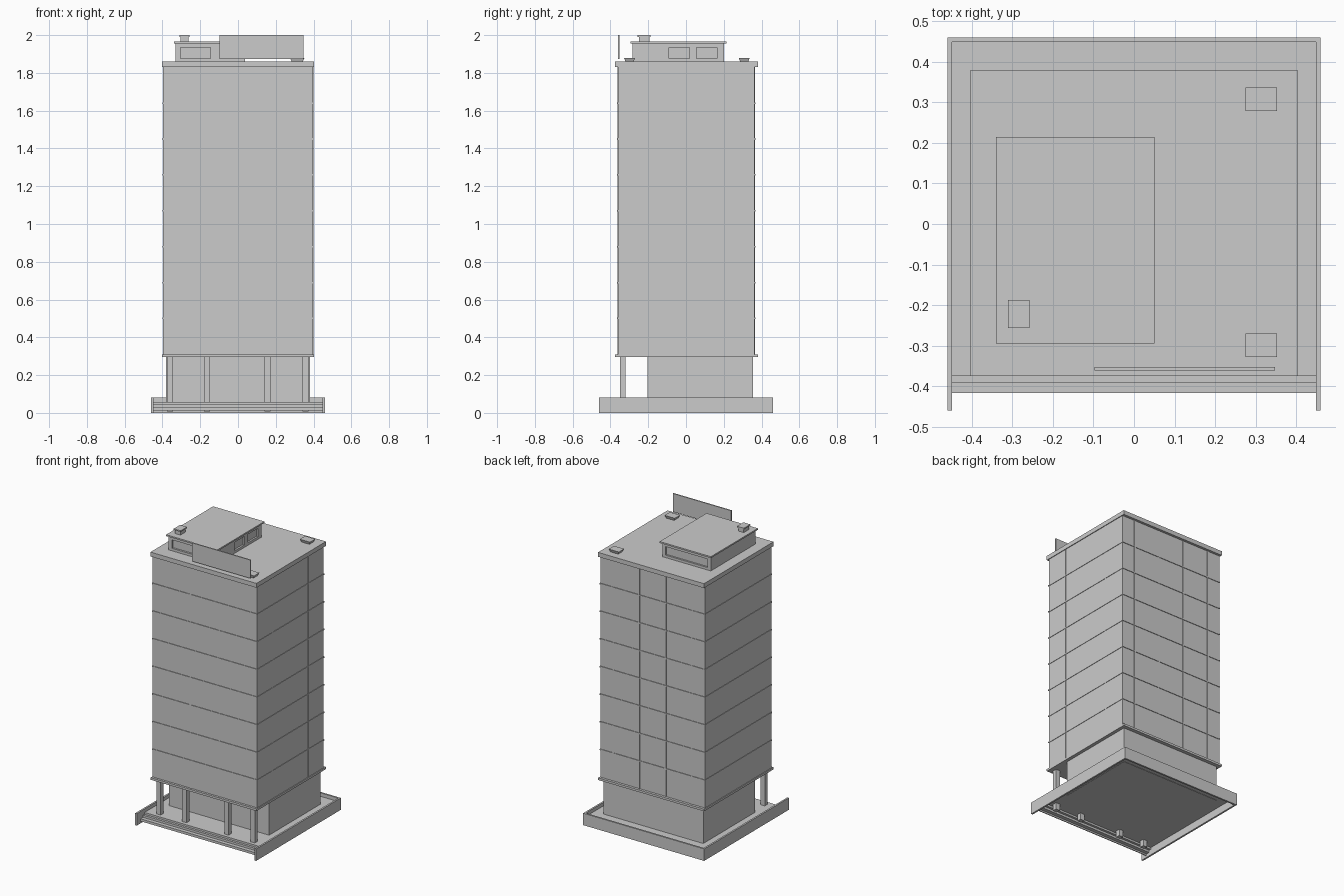
import bpy, bmesh
from mathutils import Vector

if "Cube" in bpy.data.objects:
    bpy.data.objects.remove(bpy.data.objects["Cube"])


def mesh_object(name, bm):
    bmesh.ops.recalc_face_normals(bm, faces=bm.faces)
    me = bpy.data.meshes.new(name)
    bm.to_mesh(me)
    bm.free()
    ob = bpy.data.objects.new(name, me)
    bpy.context.collection.objects.link(ob)
    return ob


def box(name, x, y, z, bottom_scale=1.0):
    """Box from (min, max) ranges; bottom_scale tapers the underside."""
    bm = bmesh.new()
    bmesh.ops.create_cube(bm, size=1)
    centre = Vector([(r[0] + r[1]) / 2 for r in (x, y, z)])
    size = Vector([r[1] - r[0] for r in (x, y, z)])
    for v in bm.verts:
        s = bottom_scale if v.co.z < 0 else 1.0
        v.co = Vector((v.co.x * size.x * s, v.co.y * size.y * s, v.co.z * size.z)) + centre
    return mesh_object(name, bm)


def extrude_profile(name, points, direction):
    bm = bmesh.new()
    face = bm.faces.new([bm.verts.new(p) for p in points])
    new = bmesh.ops.extrude_face_region(bm, geom=[face])["geom"]
    bmesh.ops.translate(bm, vec=direction,
                        verts=[g for g in new if isinstance(g, bmesh.types.BMVert)])
    return mesh_object(name, bm)


# Plaza floor with front steps: a thin folded strip, hollow underneath
steps = [(-.417, .013), (-.417, .03), (-.391, .03), (-.391, .045), (-.375, .045),
         (-.375, .058), (.452, .058), (.452, .052), (-.369, .052), (-.369, .039),
         (-.385, .039), (-.385, .024), (-.411, .024), (-.411, .013)]
extrude_profile("plaza_floor_and_steps", [(-.45, y, z) for y, z in steps], (.9, 0, 0))

# Low wall round three sides of the plaza
wall = [(-.46, -.46), (-.46, .46), (.46, .46), (.46, -.46),
        (.448, -.46), (.448, .448), (-.448, .448), (-.448, -.46)]
extrude_profile("plaza_wall", [(x, y, 0) for x, y in wall], (0, 0, .082))

# Recessed lobby and entrance columns
box("lobby", (-.38, .38), (-.205, .355), (.05, .297))
for i, x in enumerate((-.36, -.163, .157, .357)):
    box(f"entrance_column_{i + 1}", (x - .016, x + .016), (-.35, -.319), (.007, .297))

# Tower between two slabs
box("lower_slab", (-.403, .403), (-.375, .38), (.295, .31))
box("tower", (-.398, .398), (-.36, .363), (.31, 1.83))
box("roof_slab", (-.403, .403), (-.375, .38), (1.83, 1.86))

# Thin floor bands and vertical mullions
for i in range(1, 8):
    z = .31 + .19 * i
    box(f"floor_band_{i}", (-.401, .401), (-.364, .367), (z - .004, z + .004))
for x in (-.108, .108):
    box("front_mullion", (x - .004, x + .004), (-.363, -.355), (.31, 1.83))
for x in (-.3, -.1, .1, .3):
    box("back_mullion", (x - .004, x + .004), (.355, .366), (.31, 1.83))
for y in (-.197, .197):
    box("side_mullion", (.39, .4), (y - .004, y + .004), (.31, 1.83))

# Rooftop plant room with recessed windows
room = box("plant_room", (-.33, .037), (-.283, .202), (1.86, 1.956))
windows = [((-.305, -.145), (-.3, -.27)), ((-.305, .015), (.19, .22)),
           ((.025, .06), (-.09, .018)), ((.025, .06), (.055, .165))]
for x, y in windows:
    cutter = box("window_cutter", x, y, (1.877, 1.935))
    cutter.hide_render = True
    cutter.hide_set(True)
    cutter.display_type = 'WIRE'
    mod = room.modifiers.new("window", 'BOOLEAN')
    mod.operation = 'DIFFERENCE'
    mod.solver = 'EXACT'
    mod.object = cutter
box("plant_room_roof", (-.34, .05), (-.295, .215), (1.956, 1.966))

# Chimney with cap
box("chimney", (-.304, -.263), (-.249, -.193), (1.966, 1.992))
box("chimney_cap", (-.31, -.257), (-.256, -.187), (1.991, 2.0))

# Tapered roof vents and blank rooftop panel
for y in (-.299, .308):
    box("roof_vent", (.275, .352), (y - .029, y + .029), (1.86, 1.88), .75)
box("rooftop_panel", (-.097, .347), (-.361, -.353), (1.874, 2.0))
